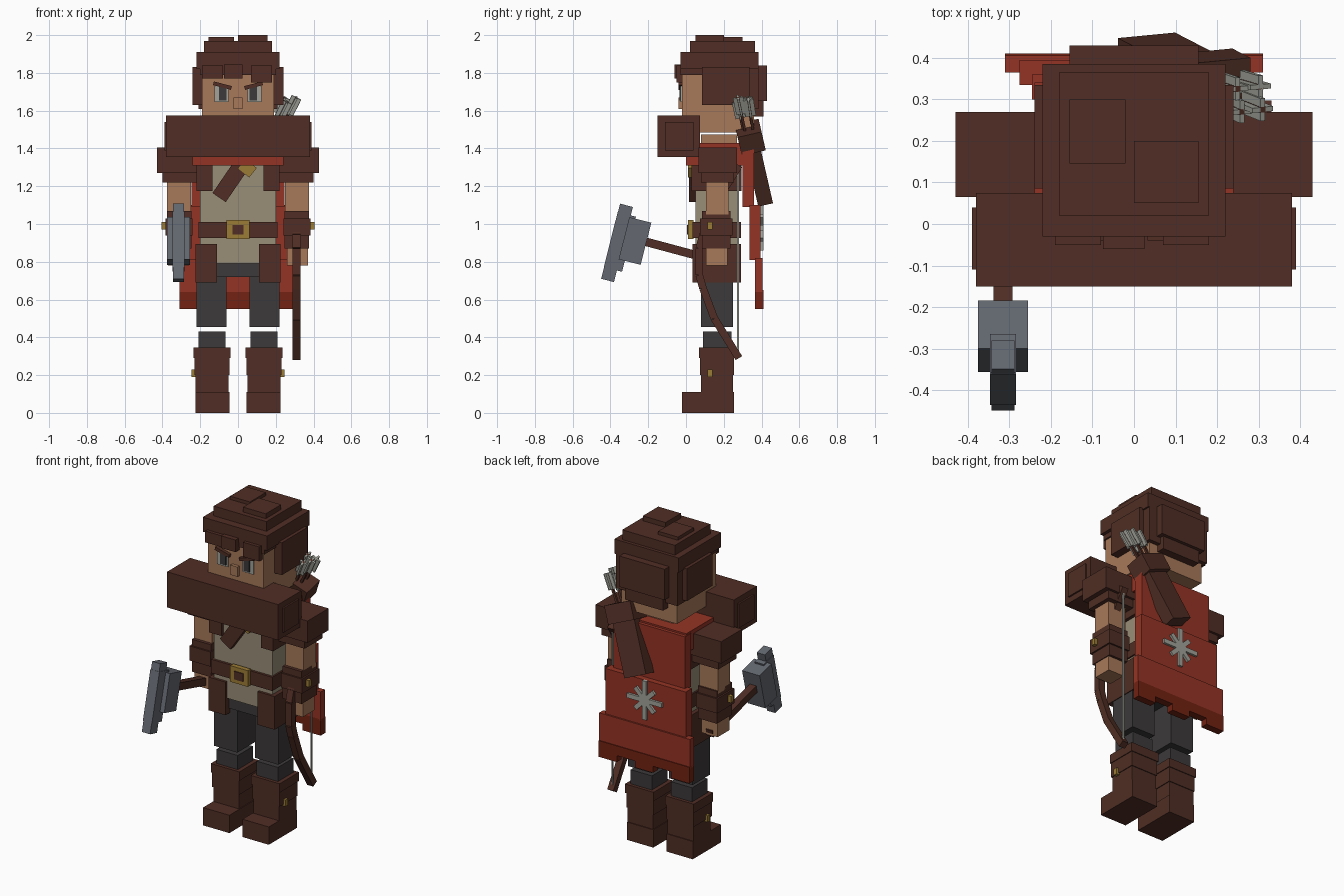
import bpy
import math
from mathutils import Matrix, Vector

default_cube = bpy.data.objects.get("Cube")
if default_cube:
    bpy.data.objects.remove(default_cube, do_unlink=True)


def material(name, red, green, blue):
    mat = bpy.data.materials.new(name)
    colour = (red, green, blue, 1)
    mat.diffuse_color = colour
    mat.use_nodes = True
    shader = next(n for n in mat.node_tree.nodes if n.type == "BSDF_PRINCIPLED")
    shader.inputs["Base Color"].default_value = colour
    return mat


leather = material("brown leather", .08, .027, .018)
skin = material("skin", .39, .19, .1)
linen = material("linen", .32, .27, .185)
red = material("red cloth", .3, .034, .018)
dark_red = material("dark red hem", .17, .016, .006)
charcoal = material("charcoal", .045, .041, .041)
steel = material("steel", .125, .137, .16)
gold = material("gold", .33, .2, .035)
silver = material("pale silver", .37, .37, .33)


def block(name, mat, matrix):
    """Unit cube mesh with the transform baked in."""
    corners = [Vector((x, y, z)) / 2 for x in (-1, 1) for y in (-1, 1) for z in (-1, 1)]
    faces = [(0, 1, 3, 2), (4, 6, 7, 5), (0, 4, 5, 1), (2, 3, 7, 6), (0, 2, 6, 4), (1, 5, 7, 3)]
    mesh = bpy.data.meshes.new(name)
    mesh.from_pydata([matrix @ c for c in corners], [], faces)
    mesh.materials.append(mat)
    obj = bpy.data.objects.new(name, mesh)
    bpy.context.scene.collection.objects.link(obj)
    return obj


def box(name, mat, x, y, z):
    """Axis-aligned box given by its (low, high) extents."""
    centre = [sum(side) / 2 for side in (x, y, z)]
    size = [side[1] - side[0] for side in (x, y, z)]
    return block(name, mat, Matrix.Translation(centre) @ Matrix.Diagonal((*size, 1)))


def centred(name, mat, half, y, z):
    return box(name, mat, (-half, half), y, z)


def pair(name, mat, x, y, z):
    box("left_" + name, mat, x, y, z)
    box("right_" + name, mat, (-x[1], -x[0]), y, z)


def beam(name, mat, start, end, width, depth, side=(1, 0, 0)):
    """Box running from start to end; width is measured along side."""
    start, end = Vector(start), Vector(end)
    along = (end - start).normalized()
    across = Vector(side)
    across = (across - along * across.dot(along)).normalized()
    third = along.cross(across)
    axes = Matrix((across * width, third * depth, end - start)).transposed().to_4x4()
    return block(name, mat, Matrix.Translation((start + end) / 2) @ axes)


# Boots and legs
pair("boot_foot", leather, x=(.045, .225), y=(-.02, .255), z=(0, .11))
pair("boot_shaft", leather, x=(.05, .225), y=(.08, .25), z=(.11, .2))
pair("boot_band", leather, x=(.045, .23), y=(.075, .255), z=(.2, .29))
pair("boot_cuff", leather, x=(.04, .235), y=(.07, .26), z=(.29, .345))
pair("boot_buckle", gold, x=(.225, .245), y=(.115, .14), z=(.19, .23))
pair("shin", charcoal, x=(.065, .21), y=(.09, .24), z=(.345, .432))
pair("thigh", charcoal, x=(.06, .22), y=(.08, .25), z=(.455, .73))
centred("hips", charcoal, half=.2, y=(.07, .26), z=(.72, .79))

# Torso, belt and harness
centred("tunic_skirt", linen, half=.2, y=(.05, .28), z=(.79, .92))
centred("tunic", linen, half=.2, y=(.05, .28), z=(.92, 1.35))
centred("belt", leather, half=.21, y=(.035, .29), z=(.925, 1.01))
centred("belt_buckle", gold, half=.06, y=(.01, .04), z=(.92, 1.02))
centred("buckle_centre", leather, half=.03, y=(.004, .012), z=(.945, .995))
pair("hip_pouch", leather, x=(.11, .225), y=(.035, .29), z=(.69, .895))
pair("shoulder_strap", leather, x=(.135, .22), y=(.03, .295), z=(1.175, 1.38))
beam("chest_strap", leather, (-.1, .035, 1.14), (.03, .035, 1.33), width=.085, depth=.04)
beam("strap_clasp", gold, (.03, .03, 1.27), (.07, .03, 1.32), width=.075, depth=.04)

# Arms
pair("shoulder_pad", leather, x=(.21, .43), y=(.065, .27), z=(1.27, 1.405))
pair("sleeve", leather, x=(.22, .4), y=(.08, .255), z=(1.22, 1.27))
pair("upper_arm", skin, x=(.25, .375), y=(.105, .225), z=(1.05, 1.22))
pair("bracer", leather, x=(.245, .375), y=(.085, .235), z=(.87, 1.07))
pair("bracer_band", leather, x=(.24, .385), y=(.075, .245), z=(.94, 1.03))
pair("bracer_buckle", gold, x=(.38, .405), y=(.115, .14), z=(.97, 1.01))
pair("hand", skin, x=(.26, .37), y=(.105, .22), z=(.78, .88))

# Cowl, neck and head
centred("cowl", leather, half=.38, y=(-.15, .075), z=(1.355, 1.575))
pair("cowl_end", leather, x=(.38, .39), y=(-.11, .04), z=(1.39, 1.54))
centred("neck", skin, half=.1, y=(.08, .27), z=(1.42, 1.475))
centred("head", skin, half=.19, y=(-.02, .36), z=(1.485, 1.83))
centred("nose", skin, half=.025, y=(-.04, -.02), z=(1.61, 1.67))
pair("eye", silver, x=(.05, .125), y=(-.028, -.02), z=(1.645, 1.73))
pair("pupil", charcoal, x=(.06, .1), y=(-.034, -.028), z=(1.655, 1.73))
for label, sign in (("left", 1), ("right", -1)):
    beam(label + "_brow", leather, (sign * .035, -.03, 1.72), (sign * .13, -.03, 1.745),
         width=.02, depth=.02, side=(0, 1, 0))

# Hair
centred("hair_cap", leather, half=.22, y=(-.03, .385), z=(1.82, 1.91))
centred("hair_crown", leather, half=.18, y=(.02, .365), z=(1.91, 1.97))
box("left_tuft", leather, x=(0, .155), y=(.05, .2), z=(1.97, 2))
box("right_tuft", leather, x=(-.155, -.02), y=(.145, .3), z=(1.97, 1.99))
box("left_fringe", leather, x=(.07, .18), y=(-.05, .02), z=(1.75, 1.84))
box("middle_fringe", leather, x=(-.075, .025), y=(-.06, .02), z=(1.77, 1.845))
box("right_fringe", leather, x=(-.19, -.08), y=(-.05, .02), z=(1.77, 1.84))
centred("forehead_hair", leather, half=.2, y=(-.028, .3), z=(1.79, 1.83))
pair("side_hair", leather, x=(.18, .24), y=(.085, .335), z=(1.63, 1.83))
centred("back_hair", leather, half=.21, y=(.3, .385), z=(1.61, 1.83))
centred("back_hair_panel", leather, half=.155, y=(.38, .43), z=(1.65, 1.84))
centred("nape_hair", leather, half=.13, y=(.34, .41), z=(1.57, 1.66))

# Cape with ragged hem
centred("cape_collar", red, half=.24, y=(0, .34), z=(1.31, 1.43))
centred("cape_upper", red, half=.245, y=(.3, .36), z=(1.09, 1.42))
centred("cape_middle", red, half=.275, y=(.335, .395), z=(.81, 1.1))
centred("cape_lower", red, half=.31, y=(.365, .405), z=(.64, .82))
hem_steps = 5
for i in range(hem_steps):
    left = -.31 + i * .62 / hem_steps
    drop = .55 if i % 2 == 0 else .59
    box("cape_hem", dark_red, (left, left + .62 / hem_steps), (.365, .41), (drop, .65))

# Star emblem on the cape
for i in range(4):
    angle = i * math.pi / 4
    reach = .12 if i % 2 == 0 else .09
    tip = Vector((math.cos(angle), 0, math.sin(angle))) * reach
    heart = Vector((0, .4, .98))
    beam("star_ray", silver, heart - tip, heart + tip, width=.018, depth=.028, side=(0, 1, 0))

# Quiver and arrows
base, mouth, nock = Vector((.03, .415, 1.13)), Vector((.185, .335, 1.48)), Vector((.28, .3, 1.67))
beam("quiver", leather, base, mouth, width=.15, depth=.08)
beam("quiver_rim", leather, base.lerp(mouth, .8), base.lerp(mouth, 1.08), width=.18, depth=.13)
for i, (dx, dy) in enumerate(((-.03, .025), (.025, .03), (-.02, -.03), (.03, -.025))):
    shift = Vector((dx, dy, -.012 * (i % 3)))
    tail = nock + shift
    foot = mouth + shift * .8
    beam("arrow_shaft", leather, foot, tail, width=.014, depth=.014)
    feather = foot.lerp(tail, .55)
    beam("arrow_feather", silver, feather, tail, width=.055, depth=.012)
    beam("arrow_feather", silver, feather, tail, width=.012, depth=.055)

# Bow, mirrored above and below its grip
grip = .8
limb = [(.07, 0), (.07, .07), (.09, .14), (.15, .3), (.28, .51)]
for label, sign in (("upper", 1), ("lower", -1)):
    for (y0, z0), (y1, z1) in zip(limb, limb[1:]):
        beam(label + "_bow_limb", leather, (.31, y0, grip + sign * z0),
             (.31, y1, grip + sign * z1), width=.042, depth=.04)
beam("bow_string", silver, (.31, .275, .3), (.31, .275, 1.3), width=.01, depth=.01)

# War hammer held forward in the right hand
lean = Vector((0, .245, .97))


def hammer_part(name, y, z, length, width, depth):
    middle = Vector((-.315, y, z))
    beam(name, steel, middle - lean * length / 2, middle + lean * length / 2, width, depth)


beam("hammer_handle", leather, (-.315, .22, .79), (-.315, -.34, .94), width=.045, depth=.045)
hammer_part("hammer_head", y=-.27, z=.91, length=.23, width=.12, depth=.12)
hammer_part("hammer_collar", y=-.35, z=.905, length=.3, width=.062, depth=.1)
hammer_part("hammer_blade", y=-.365, z=.9, length=.41, width=.056, depth=.07)
